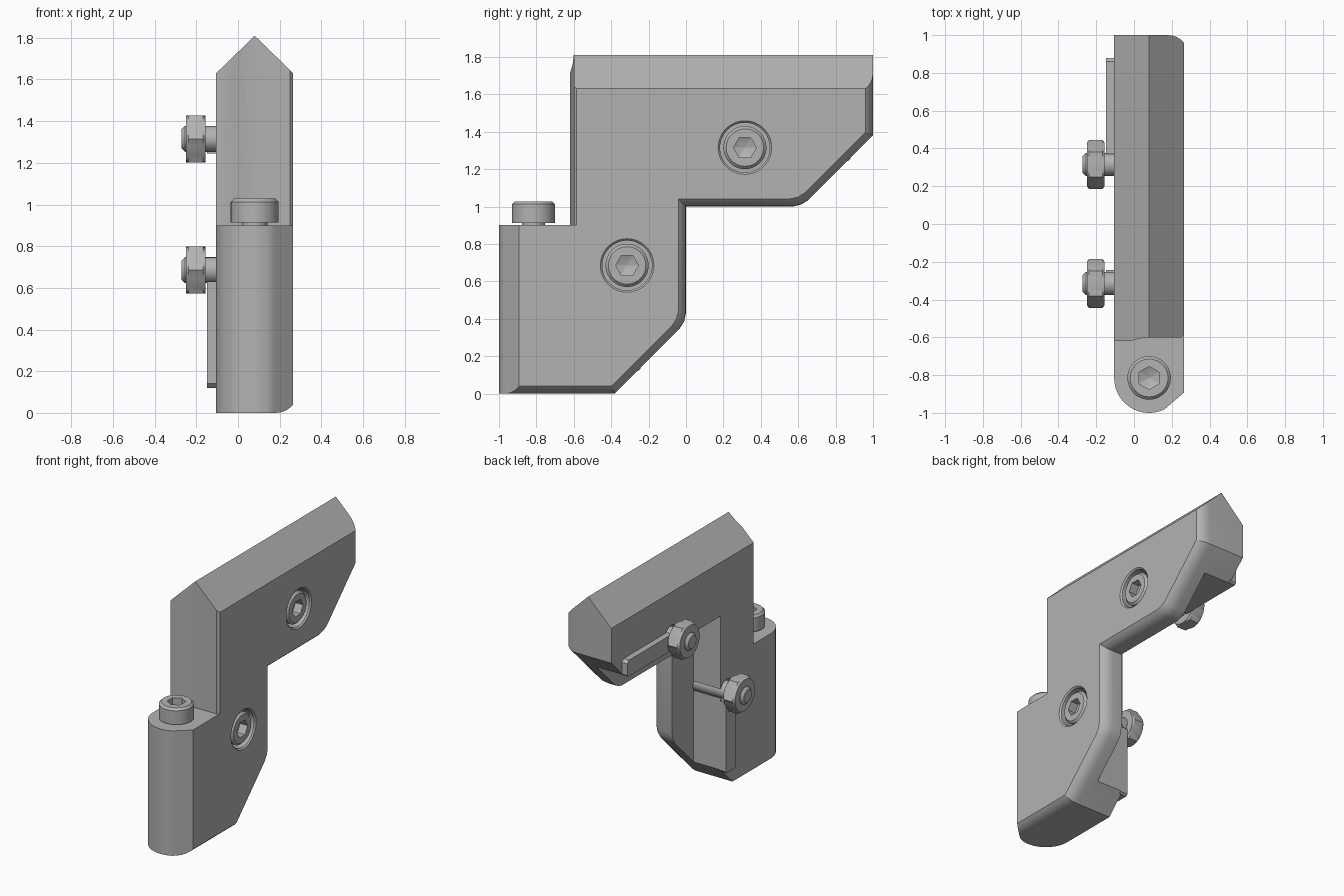
import bpy, bmesh, math
from mathutils import Matrix

cube = bpy.data.objects.get("Cube")
if cube:
    bpy.data.objects.remove(cube, do_unlink=True)

grey = bpy.data.materials.new("neutral grey")
grey.use_nodes = True
TONE = (0.45, 0.45, 0.45, 1)
grey.diffuse_color = TONE
grey.node_tree.nodes["Principled BSDF"].inputs["Base Color"].default_value = TONE


def loft(name, rings):
    """Skin a list of equal point rings and cap both ends."""
    bm = bmesh.new()
    rows = [[bm.verts.new(p) for p in ring] for ring in rings]
    n = len(rows[0])
    for low, high in zip(rows, rows[1:]):
        for i in range(n):
            j = (i + 1) % n
            bm.faces.new((low[i], low[j], high[j], high[i]))
    bm.faces.new(rows[0][::-1])
    bm.faces.new(rows[-1])
    bmesh.ops.recalc_face_normals(bm, faces=bm.faces)
    mesh = bpy.data.meshes.new(name)
    bm.to_mesh(mesh)
    bm.free()
    mesh.materials.append(grey)
    obj = bpy.data.objects.new(name, mesh)
    bpy.context.collection.objects.link(obj)
    return obj


def prism(name, pts, axis, a, b):
    place = {"x": lambda p, t: (t, p[0], p[1]),
             "y": lambda p, t: (p[0], t, p[1]),
             "z": lambda p, t: (p[0], p[1], t)}[axis]
    return loft(name, [[place(p, t) for p in pts] for t in (a, b)])


def lathe(name, steps, matrix, n=48):
    """Steps are (radius, height, is_hex); a hex radius is its half width across flats."""
    rings = []
    for r, z, is_hex in steps:
        ring = []
        for i in range(n):
            t = 2 * math.pi * i / n
            k = 1 / math.cos((t + math.pi / 6) % (math.pi / 3) - math.pi / 6) if is_hex else 1
            ring.append(matrix @ Matrix.Translation((r * k * math.cos(t), r * k * math.sin(t), z)).translation)
        rings.append(ring)
    return loft(name, rings)


def activate(obj):
    bpy.ops.object.select_all(action="DESELECT")
    obj.select_set(True)
    bpy.context.view_layer.objects.active = obj


def smooth(obj):
    activate(obj)
    bpy.ops.object.shade_smooth_by_angle(angle=math.radians(28))


def carve(obj, cutter, operation):
    cutter.hide_render = True
    mod = obj.modifiers.new("carve", "BOOLEAN")
    mod.operation, mod.object, mod.solver = operation, cutter, "EXACT"
    activate(obj)
    bpy.ops.object.modifier_apply(modifier=mod.name)
    bpy.data.objects.remove(cutter, do_unlink=True)


def outline(d):
    """Side profile, its inner and lower edges drawn in by d."""
    c, k = 0.38 + 0.414 * d, 0.62 - 0.414 * d
    return [(-1.05, d), (-0.38 - 0.414 * d, d),
            (-d - 0.035, c - 0.035), (-d - 0.01, c + 0.005), (-d, c + 0.05),
            (-d, 1 + d),
            (k - 0.05, 1 + d), (k - 0.005, 1.01 + d), (k + 0.035, 1.035 + d),
            (1 - d, 1.38 + 0.414 * d), (1 - d, 1.9),
            (-0.62, 1.9), (-0.62, 0.9), (-1.05, 0.9)]


# Bracket body with a rounded edge on its left side
R = 0.11
rings = [[(-0.15, y, z) for y, z in outline(0)]]
for x in (0.18, 0.205, 0.225, 0.24, 0.253, 0.265):
    d = R - math.sqrt(R * R - (x - 0.18) ** 2)
    rings.append([(x, y, z) for y, z in outline(d)])
body = loft("bracket_body", rings)

# Rounded post front, gabled top
arc = [math.radians(180 + 116 * i / 20) for i in range(21)]
plan = [(0.08 + 0.185 * math.cos(t), -0.815 + 0.185 * math.sin(t)) for t in arc]
plan += [(0.30, -0.862), (0.30, 1.1), (-0.105, 1.1)]
carve(body, prism("plan_cutter", plan, "z", -0.1, 2), "INTERSECT")
gable = [(-0.3, -0.1), (0.46, -0.1), (0.46, 1.44), (0.08, 1.81), (-0.3, 1.44)]
carve(body, prism("gable_cutter", gable, "y", -1.2, 1.2), "INTERSECT")

# Shallow clearance above the post and the open pocket on the right side
relief = [(-0.02, -0.7), (-0.02, -0.62), (0.03, -0.606), (0.08, -0.6),
          (0.25, -0.6), (0.29, -0.56), (0.29, -0.7)]
carve(body, prism("relief_cutter", relief, "z", 0.9, 2), "DIFFERENCE")
EDGE = 0.244
pocket = [(-EDGE, -0.1), (1.1, -0.1), (1.1, 1 + EDGE), (-EDGE, 1 + EDGE)]
carve(body, prism("pocket_cutter", pocket, "x", -0.3, 0.11), "DIFFERENCE")

# Cross bolts, with stepped holes and nuts
SHAFT, HEAD, NUT = 0.062, 0.115, 0.113


def head_steps(top):
    """Bolt head ending in a hex socket with a conical floor."""
    return [(HEAD, top - 0.115, False), (HEAD, top - 0.015, False), (HEAD - 0.015, top, False),
            (0.053, top, True), (0.053, top - 0.06, True), (0.002, top - 0.085, False)]


for label, s in (("lower", -0.315), ("upper", 0.315)):
    m = Matrix.Translation((0, s, 1 + s)) @ Matrix.Rotation(math.pi / 2, 4, "Y")
    hole = [(0.078, -0.3, False), (0.078, 0.135, False), (0.133, 0.135, False),
            (0.133, 0.255, False), (0.143, 0.265, False), (0.143, 0.3, False)]
    carve(body, lathe("hole_cutter", hole, m), "DIFFERENCE")
    shank = [(0.045, -0.272, False), (SHAFT, -0.255, False), (SHAFT, 0.14, False)]
    smooth(lathe(label + "_cross_bolt", shank + head_steps(0.255), m))
    nut = [(SHAFT - 0.005, -0.25, False), (NUT, -0.25, False), (NUT, -0.238, True),
           (NUT, -0.167, True), (NUT, -0.155, False), (SHAFT - 0.005, -0.155, False)]
    smooth(lathe(label + "_nut", nut, m))

smooth(body)

# Post bolt
m = Matrix.Translation((0.08, -0.815, 0))
smooth(lathe("post_bolt", [(SHAFT, 0.8, False), (SHAFT, 0.913, False)] + head_steps(1.028), m))

# Locating ribs beside the pocket, mirrored across the bracket's diagonal
rib = [(0.37, 1.244), (0.868, 1.244), (0.88, 1.256), (0.88, 1.34), (0.86, 1.36), (0.37, 1.36)]
prism("upper_rib", rib, "x", -0.148, -0.09)
prism("lower_rib", [(1 - z, 1 - y) for y, z in rib], "x", -0.148, -0.09)
